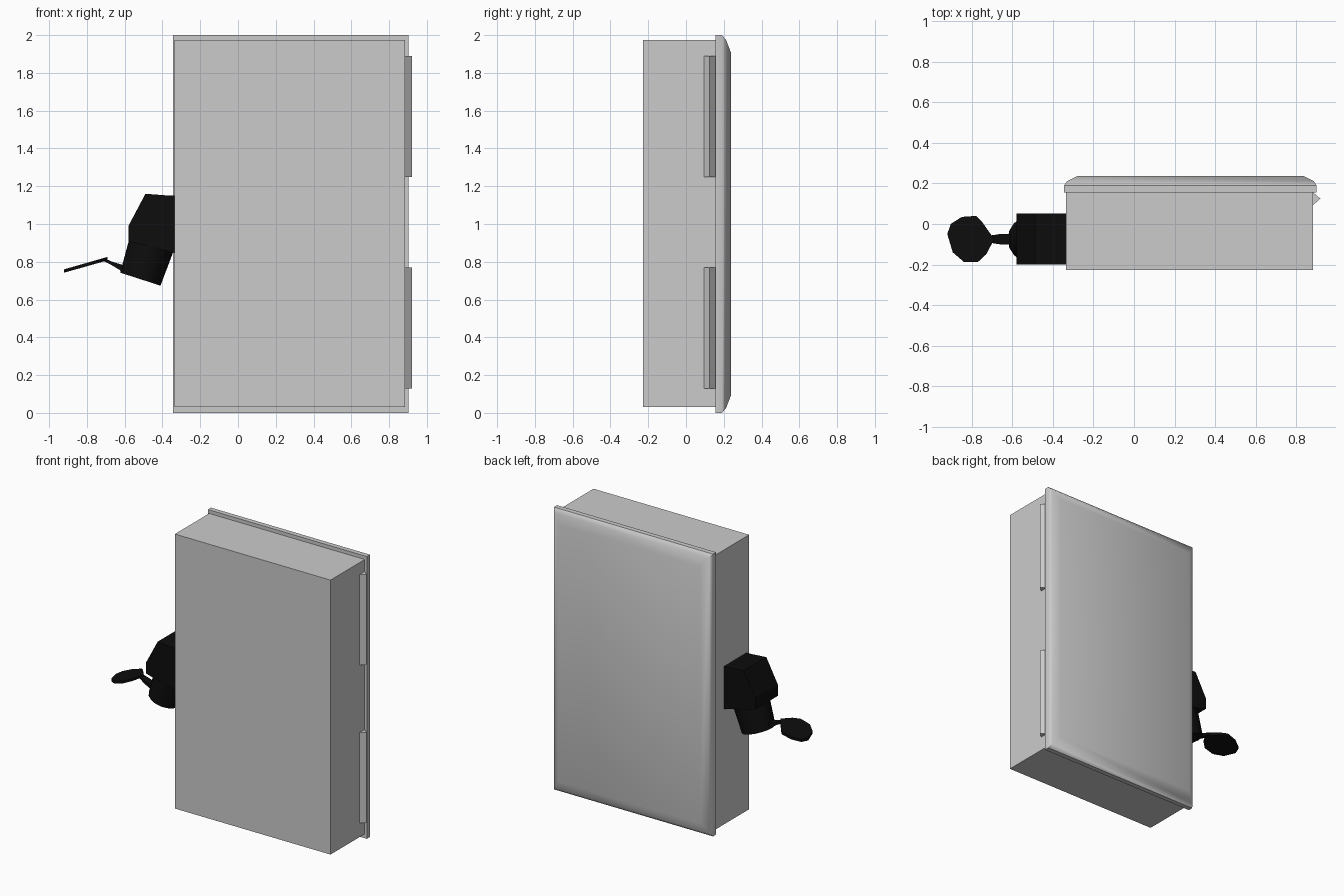
import bpy, bmesh, math
from mathutils import Vector, Matrix

if "Cube" in bpy.data.objects:
    bpy.data.objects.remove(bpy.data.objects["Cube"])


def material(name, rgb):
    m = bpy.data.materials.new(name)
    m.diffuse_color = (*rgb, 1)
    m.use_nodes = True
    m.node_tree.nodes["Principled BSDF"].inputs["Base Color"].default_value = m.diffuse_color
    return m


GREY = material("light grey", (0.6, 0.6, 0.6))
BLACK = material("black", (0.004, 0.004, 0.004))


def loft(name, rings, mat, smooth=None):
    """Skin a list of equal-length point rings and cap both ends."""
    bm = bmesh.new()
    loops = [[bm.verts.new(p) for p in ring] for ring in rings]
    n = len(loops[0])
    for a, b in zip(loops, loops[1:]):
        for i in range(n):
            j = (i + 1) % n
            bm.faces.new((a[i], a[j], b[j], b[i]))
    bm.faces.new(loops[0])
    bm.faces.new(loops[-1])
    bmesh.ops.recalc_face_normals(bm, faces=bm.faces)
    me = bpy.data.meshes.new(name)
    bm.to_mesh(me)
    bm.free()
    ob = bpy.data.objects.new(name, me)
    bpy.context.collection.objects.link(ob)
    me.materials.append(mat)
    if smooth:
        bpy.ops.object.select_all(action='DESELECT')
        ob.select_set(True)
        bpy.context.view_layer.objects.active = ob
        bpy.ops.object.shade_smooth_by_angle(angle=math.radians(smooth))
    return ob


def rect(x0, x1, z0, z1, y):
    return [(x0, y, z0), (x1, y, z0), (x1, y, z1), (x0, y, z1)]


def extrude_y(name, profile, y0, y1, mat):
    return loft(name, [[(x, y, z) for x, z in profile] for y in (y0, y1)], mat)


# Cabinet body
loft("cabinet_body", [rect(-0.335, 0.885, 0.03, 1.975, y) for y in (-0.228, 0.17)], GREY)

# Back panel with a straight lip and a softly crowned face
panel = [(0.155, 0, 0), (0.19, 0, 0), (0.212, 0.015, 0.025), (0.237, 0.065, 0.09)]
loft("back_panel", [rect(-0.345 + dx, 0.902 - dx, dz, 2 - dz, y) for y, dx, dz in panel],
     GREY, 42)

# Wedge-shaped hinges on the right side
for name, z0, z1 in (("lower_hinge", 0.13, 0.77), ("upper_hinge", 1.25, 1.89)):
    wedge = [(0.88, 0.09), (0.92, 0.125), (0.88, 0.16)]
    loft(name, [[(x, y, z) for x, y in wedge] for z in (z0, z1)], GREY)

# Lock housing on the left side
extrude_y("lock_housing", [(-0.33, 1.15), (-0.36, 1.15), (-0.49, 1.16), (-0.58, 0.99),
                           (-0.58, 0.91), (-0.33, 0.845)], -0.2, 0.052, BLACK)

# Tapered lock barrel, tilted out of the housing
a, b = Vector((-0.455, -0.075, 0.90)), Vector((-0.517, -0.075, 0.708))
rot = (b - a).to_track_quat('Z', 'Y')
barrel = [[c + rot @ Vector((r * math.cos(t * math.tau / 16), r * math.sin(t * math.tau / 16), 0))
           for t in range(16)] for c, r in ((a, 0.122), (b, 0.112))]
loft("lock_barrel", barrel, BLACK, 40)

# Key shaft leading to the barrel
loft("key_shaft", [[(x, -0.075 + w * s, z + h * t) for s, t in ((-1, -1), (1, -1), (1, 1), (-1, 1))]
                   for x, z, w, h in ((-0.55, 0.75, 0.025, 0.015), (-0.61, 0.765, 0.025, 0.018),
                                      (-0.665, 0.79, 0.025, 0.01), (-0.71, 0.811, 0.018, 0.008))],
     BLACK)

# Flat faceted key bow, sloping outwards
bow = [(-0.69, -0.075), (-0.75, 0.01), (-0.78, 0.04), (-0.85, 0.035), (-0.905, 0.0),
       (-0.922, -0.05), (-0.895, -0.14), (-0.84, -0.187), (-0.77, -0.187), (-0.73, -0.15)]
loft("key_bow", [[(x, y, 0.815 + (x + 0.70) * 0.285 + dz) for x, y in bow]
                 for dz in (-0.01, 0.008)], BLACK)
